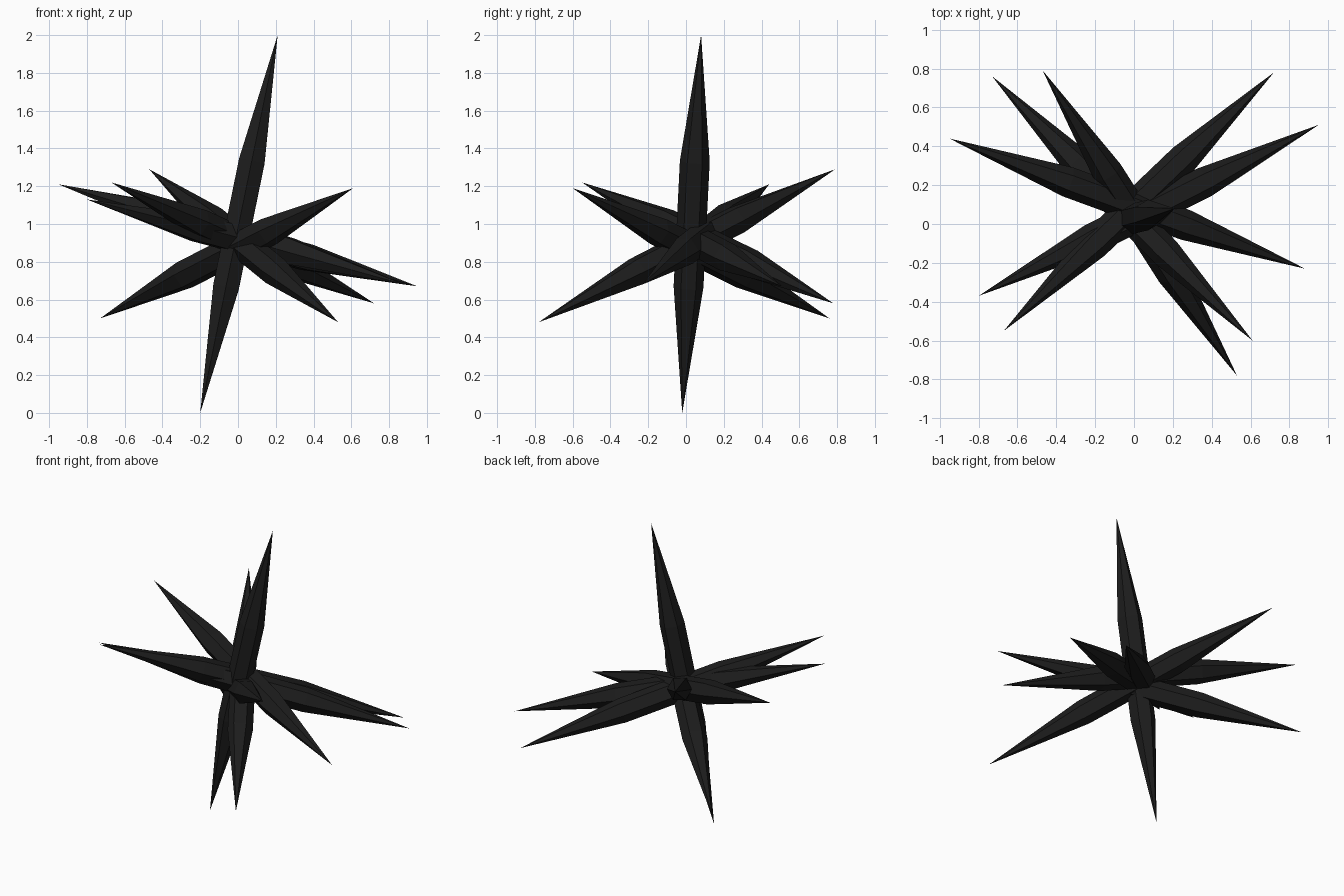
import bpy, bmesh, math
from mathutils import Vector

if "Cube" in bpy.data.objects:
    bpy.data.objects.remove(bpy.data.objects["Cube"])

# near-black crystal material
mat = bpy.data.materials.new("black_crystal")
mat.diffuse_color = (0.012, 0.012, 0.012, 1)
mat.use_nodes = True
mat.node_tree.nodes["Principled BSDF"].inputs["Base Color"].default_value = mat.diffuse_color

SIDES, RADIUS = 6, 0.079

# the two tips of each double-ended shard
shards = [
    ((0.21, 0.08, 2.0), (-0.20, -0.02, 0.0)),
    ((-0.95, 0.44, 1.21), (0.88, -0.23, 0.68)),
    ((-0.47, 0.79, 1.29), (0.53, -0.78, 0.48)),
    ((0.61, -0.60, 1.19), (-0.73, 0.76, 0.50)),
    ((-0.67, -0.55, 1.22), (0.72, 0.78, 0.58)),
    ((-0.80, -0.37, 1.13), (0.95, 0.51, 0.67)),
]


def shard(name, top, bottom):
    """Hexagonal prism over the middle third, pointed at both ends."""
    top, bottom = Vector(top), Vector(bottom)
    axis = (top - bottom).normalized()
    u = axis.cross(Vector((1, 0, 0)) if abs(axis.z) > 0.9 else Vector((0, 0, 1))).normalized()
    v = axis.cross(u)
    bm = bmesh.new()
    tip_a, tip_b = bm.verts.new(bottom), bm.verts.new(top)
    rings = []
    for t in (1 / 3, 2 / 3):
        c = bottom.lerp(top, t)
        rings.append([bm.verts.new(c + RADIUS * (u * math.cos(a) + v * math.sin(a)))
                      for a in (2 * math.pi * i / SIDES for i in range(SIDES))])
    lo, hi = rings
    for i in range(SIDES):
        j = (i + 1) % SIDES
        bm.faces.new((tip_a, lo[j], lo[i]))
        bm.faces.new((lo[i], lo[j], hi[j], hi[i]))
        bm.faces.new((hi[i], hi[j], tip_b))
    bmesh.ops.recalc_face_normals(bm, faces=bm.faces)
    me = bpy.data.meshes.new(name)
    bm.to_mesh(me)
    bm.free()
    me.materials.append(mat)
    ob = bpy.data.objects.new(name, me)
    bpy.context.collection.objects.link(ob)


# six crossing shards
for n, (a, b) in enumerate(shards, 1):
    shard(f"crystal_shard_{n}", a, b)
